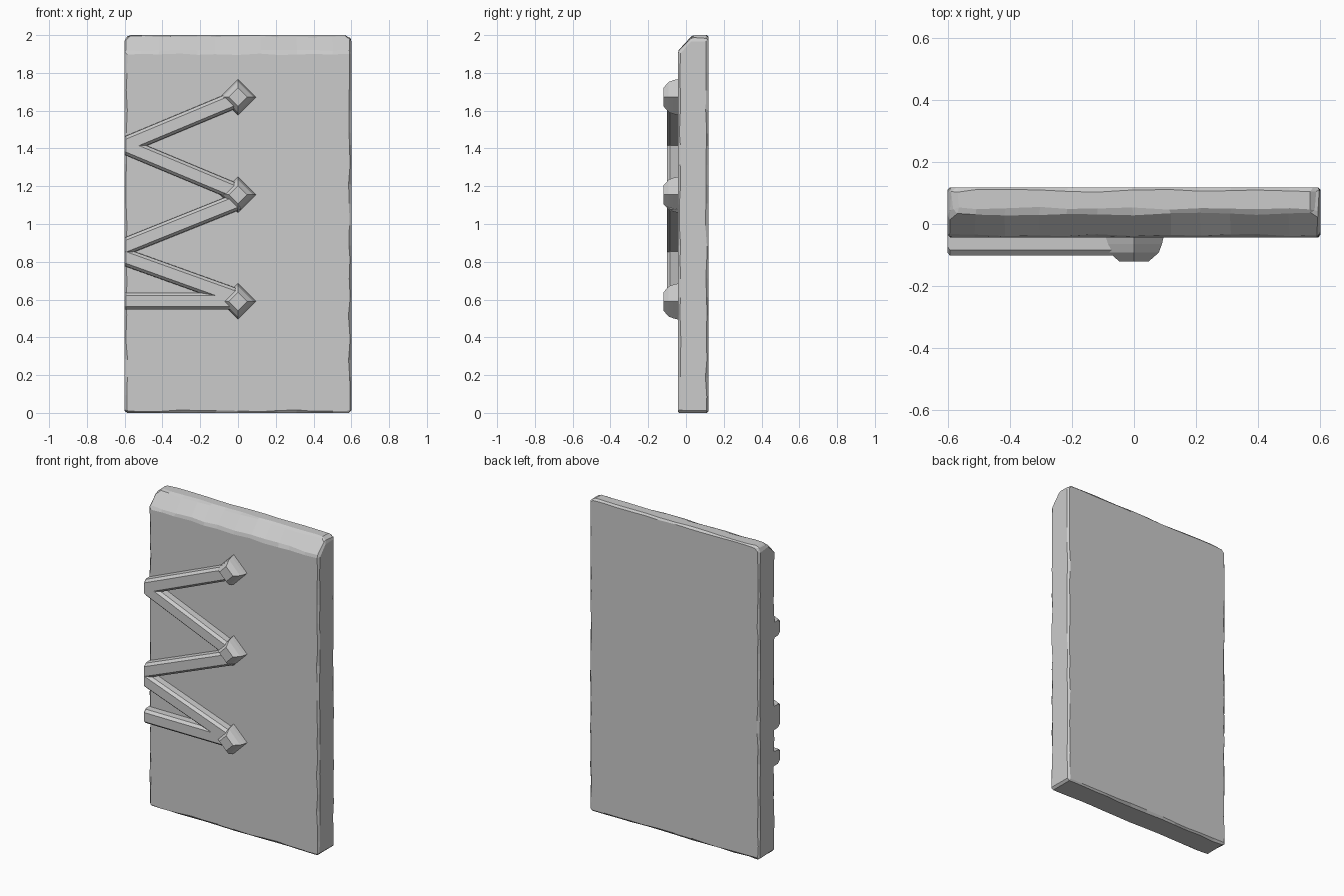
import bpy, bmesh, random
from mathutils import Vector

if "Cube" in bpy.data.objects:
    bpy.data.objects.remove(bpy.data.objects["Cube"])

random.seed(4)
W, H = 0.6, 2.0
FRONT, BACK = -0.043, 0.118


def make_object(name, bm):
    bmesh.ops.recalc_face_normals(bm, faces=bm.faces[:])
    mesh = bpy.data.meshes.new(name)
    bm.to_mesh(mesh)
    bm.free()
    obj = bpy.data.objects.new(name, mesh)
    bpy.context.collection.objects.link(obj)
    return obj


def loft(bm, rings):
    """Skin closed rings of points and cap both ends."""
    rows = [[bm.verts.new(p) for p in ring] for ring in rings]
    n = len(rows[0])
    for a, b in zip(rows, rows[1:]):
        for i in range(n):
            bm.faces.new((a[i], a[(i + 1) % n], b[(i + 1) % n], b[i]))
    bm.faces.new(rows[0])
    bm.faces.new(rows[-1][::-1])


def cut(bm, co, no, clear=False):
    bmesh.ops.bisect_plane(bm, geom=bm.verts[:] + bm.edges[:] + bm.faces[:],
                           plane_co=co, plane_no=no, clear_outer=clear)


# Slab with a sloped front top edge and worn, chipped edges
bm = bmesh.new()
profile = [(FRONT, 0), (BACK, 0), (BACK, H), (0.04, H), (FRONT, 1.91)]
loft(bm, [[(x, y, z) for y, z in profile] for x in (-W, W)])
bmesh.ops.recalc_face_normals(bm, faces=bm.faces[:])
corners = [e for e in bm.edges
           if all(abs(v.co.z - H) < 1e-4 for v in e.verts)
           and abs(e.verts[0].co.x - e.verts[1].co.x) < 1e-4]
bmesh.ops.bevel(bm, geom=corners, offset=0.022, segments=1, affect='EDGES')
for i in range(1, 12):
    cut(bm, (-W + i * 0.1 + random.uniform(-0.02, 0.02), 0, 0), (1, 0, 0))
for i in range(1, 19):
    cut(bm, (0, 0, i * 0.1 + random.uniform(-0.02, 0.02)), (0, 0, 1))
sharp = [e for e in bm.edges if e.calc_face_angle(0) > 0.5]
bmesh.ops.bevel(bm, geom=sharp, offset=0.011, segments=1, affect='EDGES')
limits = ((-W, W), (FRONT, BACK), (0, H))
for v in bm.verts:
    for axis, (lo, hi) in enumerate(limits):
        if lo + 1e-4 < v.co[axis] < hi - 1e-4:
            moved = v.co[axis] + random.uniform(-0.005, 0.005)
            v.co[axis] = min(hi, max(lo, moved))
make_object("slab", bm)


# Raised straps running from the left edge to the studs
def strap(name, z_left, z_right):
    a, b = Vector((-W, 0, z_left)), Vector((0, 0, z_right))
    d = (b - a).normalized()
    side = Vector((-d.z, 0, d.x))
    section = [(-0.047, 0.0), (-0.044, -0.084), (-0.029, -0.101),
               (0.029, -0.101), (0.044, -0.084), (0.047, 0.0)]
    bm = bmesh.new()
    loft(bm, [[p + side * s + Vector((0, y, 0)) for s, y in section]
              for p in (a - d * 0.1, b)])
    cut(bm, (-W, 0, 0), (-1, 0, 0), clear=True)
    bmesh.ops.holes_fill(bm, edges=[e for e in bm.edges if e.is_boundary])
    end = [e for e in bm.edges
           if all(abs(v.co.x + W) < 1e-4 and v.co.y < -0.05 for v in e.verts)]
    bmesh.ops.bevel(bm, geom=end, offset=0.007, segments=1, affect='EDGES')
    make_object(name, bm)


for i, (zl, zr) in enumerate([(1.415, 1.665), (1.415, 1.165), (0.88, 1.12),
                              (0.825, 0.61), (0.592, 0.592)]):
    strap(f"strap_{i + 1}", zl, zr)


# Diamond studs
def stud(name, z):
    rings = []
    for r, y in ((0.098, -0.03), (0.09, -0.065), (0.08, -0.092), (0.048, -0.12)):
        rings.append([(r, y, z), (0, y, z + r), (-r, y, z), (0, y, z - r)])
    bm = bmesh.new()
    loft(bm, rings)
    make_object(name, bm)


for i, z in enumerate((1.672, 1.155, 0.59)):
    stud(f"stud_{i + 1}", z)
